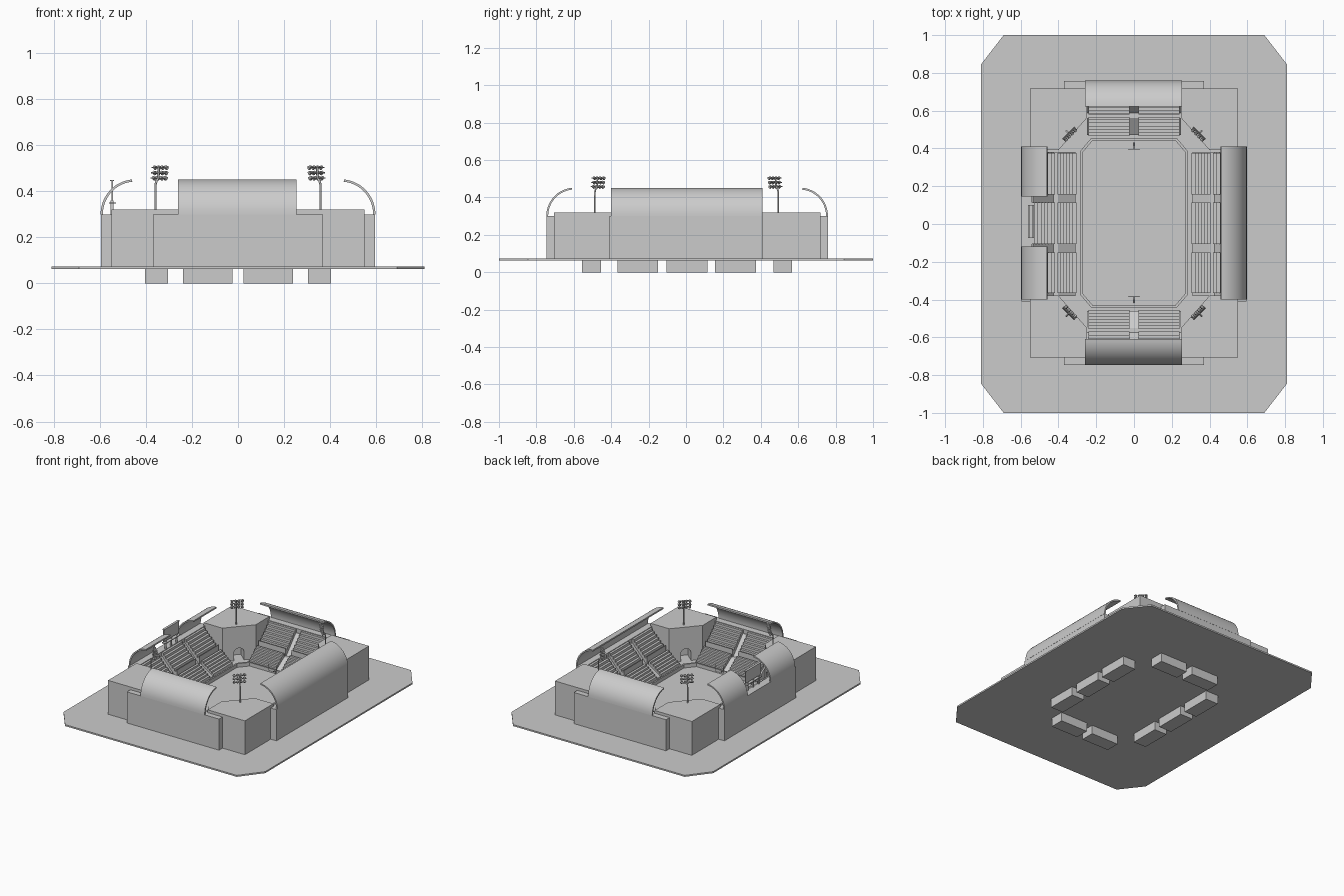
import bpy, bmesh, math
from mathutils import Vector

if "Cube" in bpy.data.objects:
    bpy.data.objects.remove(bpy.data.objects["Cube"])

OFF = 0.006      # small y offset of the bowl on its plinth
G = 0.07         # ground level on the plinth


def finish(name, bm, smooth=False):
    bmesh.ops.recalc_face_normals(bm, faces=bm.faces)
    me = bpy.data.meshes.new(name)
    bm.to_mesh(me)
    bm.free()
    ob = bpy.data.objects.new(name, me)
    bpy.context.collection.objects.link(ob)
    if smooth:
        bpy.context.view_layer.objects.active = ob
        ob.select_set(True)
        bpy.ops.object.shade_smooth_by_angle(angle=math.radians(30))
        ob.select_set(False)
    return ob


def loft(name, lower, upper, smooth=False):
    """Closed prism between two matching outlines."""
    bm = bmesh.new()
    a = [bm.verts.new(p) for p in lower]
    b = [bm.verts.new(p) for p in upper]
    n = len(a)
    for i in range(n):
        j = (i + 1) % n
        bm.faces.new((a[i], a[j], b[j], b[i]))
    bm.faces.new(a[::-1])
    bm.faces.new(b)
    return finish(name, bm, smooth)


def slab(name, outline, z0, z1):
    return loft(name, [(x, y, z0) for x, y in outline], [(x, y, z1) for x, y in outline])


def box(name, x0, x1, y0, y1, z0, z1):
    return slab(name, [(x0, y0), (x1, y0), (x1, y1), (x0, y1)], z0, z1)


def octagon(x, y, cx, cy, oy=0):
    q = [(x, y - cy), (x - cx, y), (cx - x, y), (-x, y - cy)]
    return [(px, py + oy) for px, py in q] + [(-px, -py + oy) for px, py in q]


def pipe(name, pts, r, sides=6):
    cu = bpy.data.curves.new(name, 'CURVE')
    cu.dimensions = '3D'
    cu.bevel_depth = r
    cu.bevel_resolution = 1
    cu.use_fill_caps = True
    sp = cu.splines.new('POLY')
    sp.points.add(len(pts) - 1)
    for p, c in zip(sp.points, pts):
        p.co = (*c, 1)
    ob = bpy.data.objects.new(name, cu)
    bpy.context.collection.objects.link(ob)
    return ob


# Side-aware extrusion: profile (distance from centre, z) swept along the side
def sweep(name, side, prof, t0, t1, smooth=False):
    axis, s = side
    add = 0 if axis == 'x' else 0.156

    def at(d, z, t):
        d = s * (d + add)
        return (d, t, z) if axis == 'x' else (t, d + OFF, z)
    return loft(name, [at(d, z, t0) for d, z in prof], [at(d, z, t1) for d, z in prof], smooth)


def steps(d0, d1, z0, z1, n, base):
    prof = [(d1, base), (d0, base)]
    w, h = (d1 - d0) / n, (z1 - z0) / n
    for i in range(n):
        z = z0 + h * (i + 1)
        prof += [(d0 + w * i, z), (d0 + w * (i + 1), z)]
    return prof


# Plinth
slab("plinth", octagon(0.81, 1.0, 0.12, 0.155), 0.063, 0.074)

# Low barrier round the pitch
bm = bmesh.new()
rings = []
for (x, y), z in (((0.283, 0.447), G), ((0.283, 0.447), 0.1), ((0.273, 0.437), 0.1), ((0.273, 0.437), G)):
    rings.append([bm.verts.new((px, py, z)) for px, py in octagon(x, y, 0.055, 0.065, OFF)])
for k in range(4):
    a, b = rings[k], rings[(k + 1) % 4]
    for i in range(8):
        j = (i + 1) % 8
        bm.faces.new((a[i], a[j], b[j], b[i]))
finish("pitch_barrier", bm)

# Roof shell profile: quarter ellipse with thickness
arc = [math.radians(85 * i / 14) for i in range(15)]
roof = [(0.447 + 0.15 * math.cos(a), 0.30 + 0.152 * math.sin(a)) for a in arc]
roof += [(0.447 + 0.14 * math.cos(a), 0.30 + 0.142 * math.sin(a)) for a in reversed(arc)]

long_secs = [(-0.365, -0.15), (-0.105, 0.115), (0.155, 0.375)]
short_secs = [(-0.24, -0.023), (0.023, 0.24)]
sides = {
    "right": (('x', 1), long_secs, 0.38, 0.41, [(-0.40, 0.41)]),
    "left": (('x', -1), long_secs, 0.38, 0.41, [(-0.40, -0.12), (0.145, 0.41)]),
    "front": (('y', -1), short_secs, 0.25, 0.37, [(-0.26, 0.255)]),
    "back": (('y', 1), short_secs, 0.25, 0.37, [(-0.26, 0.255)]),
}
for label, (side, secs, well, bump, roofs) in sides.items():
    # Outer wall bay and the sloped deck under the seats
    sweep(label + "_wall", side, [(0.54, G), (0.596, G), (0.596, 0.30), (0.54, 0.30)], -bump, bump)
    sweep(label + "_deck", side, [(0.55, G), (0.31, G), (0.31, 0.085), (0.40, 0.145),
                                  (0.425, 0.145), (0.535, 0.27), (0.55, 0.27)], -well, well)
    for a, b in secs:
        # Lower tier reaches below the plinth, upper tier sits behind a walkway
        sweep(label + "_lower_seats", side, steps(0.305, 0.405, 0.09, 0.17, 6, 0.0), a, b)
        sweep(label + "_upper_seats", side, steps(0.42, 0.542, 0.17, 0.295, 7, G), a, b)
        sweep(label + "_rail", side, [(0.418, G), (0.422, G), (0.422, 0.2), (0.418, 0.2)], a, b)
    for a, b in roofs:
        sweep(label + "_roof", side, roof, a, b, True)

for sx in (1, -1):
    for sy in (1, -1):
        # Solid corner block with an arched tunnel in its diagonal face
        outline = [(0.40, 0.385), (0.25, 0.555), (0.25, 0.712), (0.55, 0.712), (0.55, 0.385)]
        block = slab("corner_block", [(sx * x, sy * y + OFF) for x, y in outline], G, 0.32)
        u = Vector((sx * 0.15, -sy * 0.17, 0)).normalized()
        n = Vector((sx * 0.17, sy * 0.15, 0)).normalized()
        c = Vector((sx * 0.325, sy * 0.47 + OFF, 0))
        arch = [(0.034, 0.05)] + [(0.034 * math.cos(math.pi * i / 10), 0.13 + 0.034 * math.sin(math.pi * i / 10))
                                  for i in range(11)] + [(-0.034, 0.05)]
        cut = loft("tunnel_cutter", [c - n * 0.05 + u * w + Vector((0, 0, z)) for w, z in arch],
                   [c + n * 0.09 + u * w + Vector((0, 0, z)) for w, z in arch])
        cut.hide_render = True
        cut.hide_viewport = True
        cut.display_type = 'WIRE'
        mod = block.modifiers.new("tunnel", 'BOOLEAN')
        mod.operation = 'DIFFERENCE'
        mod.solver = 'EXACT'
        mod.object = cut

        # Floodlight mast, curved towards the pitch
        foot = Vector((sx * 0.358, sy * 0.49 + OFF / 2, 0))
        path = [(0, 0.31), (0, 0.43), (0.006, 0.445), (0.016, 0.455), (0.02, 0.505)]
        inward = Vector((-sx, -sy, 0)).normalized()
        along = Vector((sx, -sy, 0)).normalized()
        up = Vector((0, 0, 1))
        pipe("floodlight_mast", [foot + inward * d + up * z for d, z in path], 0.005)
        # Three bars of lamps
        bm = bmesh.new()
        aim = (inward - up * 0.5).normalized()
        for r in range(3):
            mid = foot + inward * (0.024 + 0.003 * r) + up * (0.458 + 0.023 * r)
            for k in range(4):
                res = bmesh.ops.create_cone(bm, cap_ends=True, segments=8, radius1=0.006,
                                            radius2=0.01, depth=0.014)
                rot = aim.to_track_quat('Z', 'Y').to_matrix()
                bmesh.ops.rotate(bm, verts=res["verts"], matrix=rot)
                bmesh.ops.translate(bm, verts=res["verts"], vec=mid + along * (k - 1.5) * 0.023)
            pipe("lamp_bar", [mid - inward * 0.008 + along * e for e in (-0.045, 0.045)], 0.003)
        finish("floodlight_lamps", bm)

# Scoreboard on the left wall
box("scoreboard_panel", -0.55, -0.543, -0.075, 0.1, 0.36, 0.445)
box("scoreboard_cap", -0.555, -0.538, -0.075, 0.1, 0.445, 0.45)
for y in (-0.05, 0.0125, 0.075):
    box("scoreboard_post", -0.553, -0.541, y - 0.005, y + 0.005, 0.29, 0.36)
box("scoreboard_ledge", -0.56, -0.53, -0.075, 0.1, 0.346, 0.352)

# Goal frames at each end of the pitch
for s in (1, -1):
    y = s * 0.39 + OFF
    pipe("goal_stem", [(0, y + s * 0.035, G), (0, y + s * 0.035, 0.1), (0, y, 0.11)], 0.0015)
    pipe("goal_frame", [(-0.03, y, 0.16), (-0.03, y, 0.11), (0.03, y, 0.11), (0.03, y, 0.16)], 0.0015)
